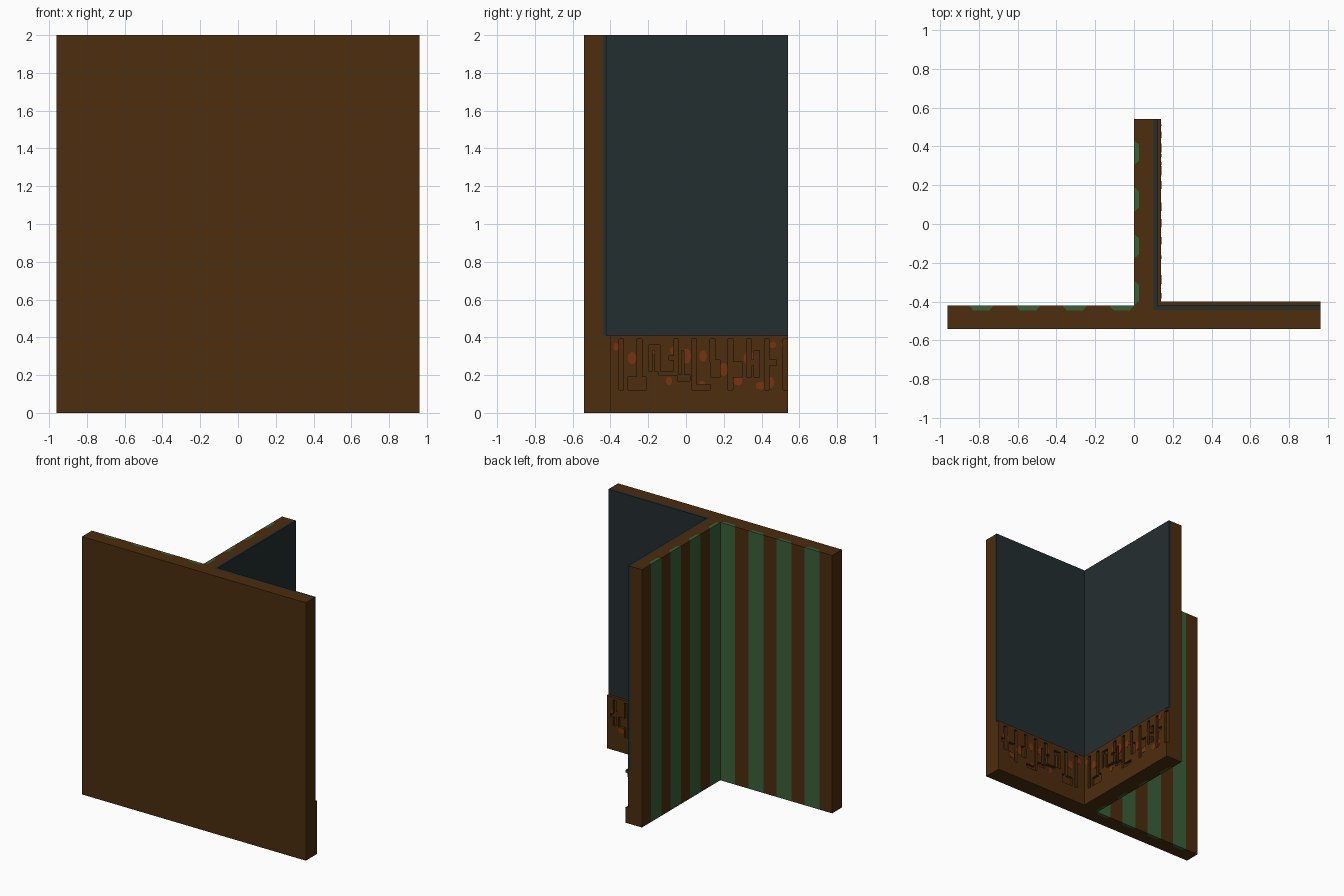
import bpy, bmesh, math
from mathutils import Vector

if "Cube" in bpy.data.objects:
    bpy.data.objects.remove(bpy.data.objects["Cube"], do_unlink=True)


def material(name, rgb):
    m = bpy.data.materials.new(name)
    m.use_nodes = True
    m.diffuse_color = (*rgb, 1)
    bsdf = m.node_tree.nodes["Principled BSDF"]
    bsdf.inputs["Base Color"].default_value = (*rgb, 1)
    bsdf.inputs["Roughness"].default_value = 0.8
    return m


brown = material("dark brown wood", (0.072, 0.026, 0.0044))
slate = material("dark slate", (0.0176, 0.0273, 0.0284))
green = material("forest green", (0.040, 0.117, 0.040))
rust = material("rust orange", (0.188, 0.034, 0.0045))


def add_prism(bm, points, offset):
    """Closed prism: a flat outline swept along an offset vector."""
    face = bm.faces.new([bm.verts.new(p) for p in points])
    swept = bmesh.ops.extrude_face_region(bm, geom=[face], use_keep_orig=True)
    moved = [v for v in swept["geom"] if isinstance(v, bmesh.types.BMVert)]
    bmesh.ops.translate(bm, verts=moved, vec=offset)


def finish(bm, name, mat):
    bmesh.ops.recalc_face_normals(bm, faces=bm.faces)
    mesh = bpy.data.meshes.new(name)
    bm.to_mesh(mesh)
    bm.free()
    mesh.materials.append(mat)
    obj = bpy.data.objects.new(name, mesh)
    bpy.context.scene.collection.objects.link(obj)
    return obj


def upright(name, outline, z0, z1, mat):
    bm = bmesh.new()
    add_prism(bm, [(x, y, z0) for x, y in outline], Vector((0, 0, z1 - z0)))
    return finish(bm, name, mat)


# Stripe sections, inlaid in the two papered faces and counted out from their corner
W, E, D = 0.96, 0.54, 0.025
PITCH, WIDTH, BEVEL = 0.241, 0.128, 0.022
PROFILE = [(0, 0), (BEVEL, D), (WIDTH - BEVEL, D), (WIDTH, 0)]
on_partition = [[(d, -0.42 + k * PITCH + u) for u, d in PROFILE] for k in range(4)]
on_wall = [[(-k * PITCH - u, -0.42 - d) for u, d in PROFILE] for k in range(4)]

# T-shaped wall core, notched for the stripes
core = [(-W, -E), (W, -E), (W, -0.44), (0.10, -0.44), (0.10, E), (0, E)]
for s in reversed(on_partition):
    core += reversed(s)
core += on_wall[0][1:]
for s in on_wall[1:]:
    core += s
core.append((-W, -0.42))
upright("wall_core", core, 0, 2, brown)

for i, s in enumerate(on_partition):
    upright(f"partition_stripe_{i + 1}", s, 0, 2, green)
for i, s in enumerate(on_wall):
    upright(f"wall_stripe_{i + 1}", s, 0, 2, green)


# Slate lining and thicker wainscot on the other side, both L-shaped
def lining(t):
    return [(0.10, -0.44), (W, -0.44), (W, -0.44 + t), (0.10 + t, -0.44 + t),
            (0.10 + t, E), (0.10, E)]


upright("slate_lining", lining(0.02), 0.41, 2, slate)
wainscot = upright("wainscot", lining(0.04), 0, 0.41, brown)


# Places on the wainscot: u runs out from the corner, d is depth from the lining
def partition_at(u, d, z):
    return Vector((0.12 + d, -0.40 + u, z))


def wall_at(u, d, z):
    return Vector((0.14 + u, -0.42 + d, z))


# Upright slots (bottom, top) and branches (u0, u1, z0, z1) of the fretwork
SLOTS = [(0.12, 0.39), (0.19, 0.39), (0.22, 0.36), (0.20, 0.39), (0.12, 0.39),
         (0.27, 0.39), (0.12, 0.39), (0.19, 0.39), (0.12, 0.39), (0.12, 0.39)]
BRANCHES = [(0.09, 0.19, 0.12, 0.19), (0.205, 0.24, 0.33, 0.36), (0.205, 0.22, 0.22, 0.36),
            (0.255, 0.34, 0.20, 0.22), (0.31, 0.34, 0.28, 0.30), (0.355, 0.42, 0.17, 0.20),
            (0.375, 0.39, 0.20, 0.33), (0.455, 0.53, 0.12, 0.15), (0.53, 0.58, 0.19, 0.28),
            (0.645, 0.70, 0.19, 0.27), (0.72, 0.77, 0.25, 0.28), (0.76, 0.79, 0.19, 0.33),
            (0.84, 0.88, 0.25, 0.28)]
# Rust spots: u, z, half width, half height
SPOTS = [(0.03, 0.35, 0.014, 0.02), (0.115, 0.29, 0.023, 0.033), (0.235, 0.335, 0.016, 0.025),
         (0.31, 0.17, 0.016, 0.022), (0.335, 0.33, 0.02, 0.02), (0.40, 0.30, 0.027, 0.04),
         (0.49, 0.30, 0.02, 0.03), (0.485, 0.15, 0.018, 0.018), (0.60, 0.23, 0.022, 0.035),
         (0.675, 0.17, 0.025, 0.025), (0.735, 0.29, 0.03, 0.035), (0.795, 0.145, 0.026, 0.022),
         (0.85, 0.16, 0.016, 0.03), (0.86, 0.36, 0.018, 0.018), (0.92, 0.36, 0.015, 0.018)]

cut, dots = bmesh.new(), bmesh.new()
for at, length, shift in ((partition_at, 0.94, 0), (wall_at, 0.82, 0.02)):
    outward = at(0, 0.03, 0) - at(0, 0, 0)
    slots = [(0.044 + 0.0965 * k, 0.070 + 0.0965 * k, a, b) for k, (a, b) in enumerate(SLOTS)]
    slots[-1] = (slots[-1][0], 0.96, 0.12, 0.39)
    for u0, u1, a, b in slots + BRANCHES:
        u0, u1 = u0 + shift, u1 + shift
        if shift and u1 > length - 0.02:
            continue
        corners = [(u0, a), (u1, a), (u1, b), (u0, b)]
        add_prism(cut, [at(u, 0.0, z) for u, z in corners], outward)
    for u, z, ru, rz in SPOTS:
        u += shift
        if u + ru > length:
            continue
        ring = [(u + ru * math.cos(t * math.tau / 14), z + rz * math.sin(t * math.tau / 14))
                for t in range(14)]
        add_prism(dots, [at(p, 0.0185, q) for p, q in ring], outward * 0.1)

spots = finish(dots, "rust_spots", rust)
cutter = finish(cut, "fretwork_cutter", brown)
cutter.hide_render = True

# Cut the fretwork through the wainscot face and its spots
for obj in (wainscot, spots):
    mod = obj.modifiers.new("fretwork", "BOOLEAN")
    mod.operation = "DIFFERENCE"
    mod.solver = "EXACT"
    mod.use_self = True
    mod.object = cutter
    bpy.context.view_layer.update()
    mesh = bpy.data.meshes.new_from_object(
        obj.evaluated_get(bpy.context.evaluated_depsgraph_get()))
    obj.modifiers.clear()
    obj.data = mesh
bpy.data.objects.remove(cutter, do_unlink=True)
